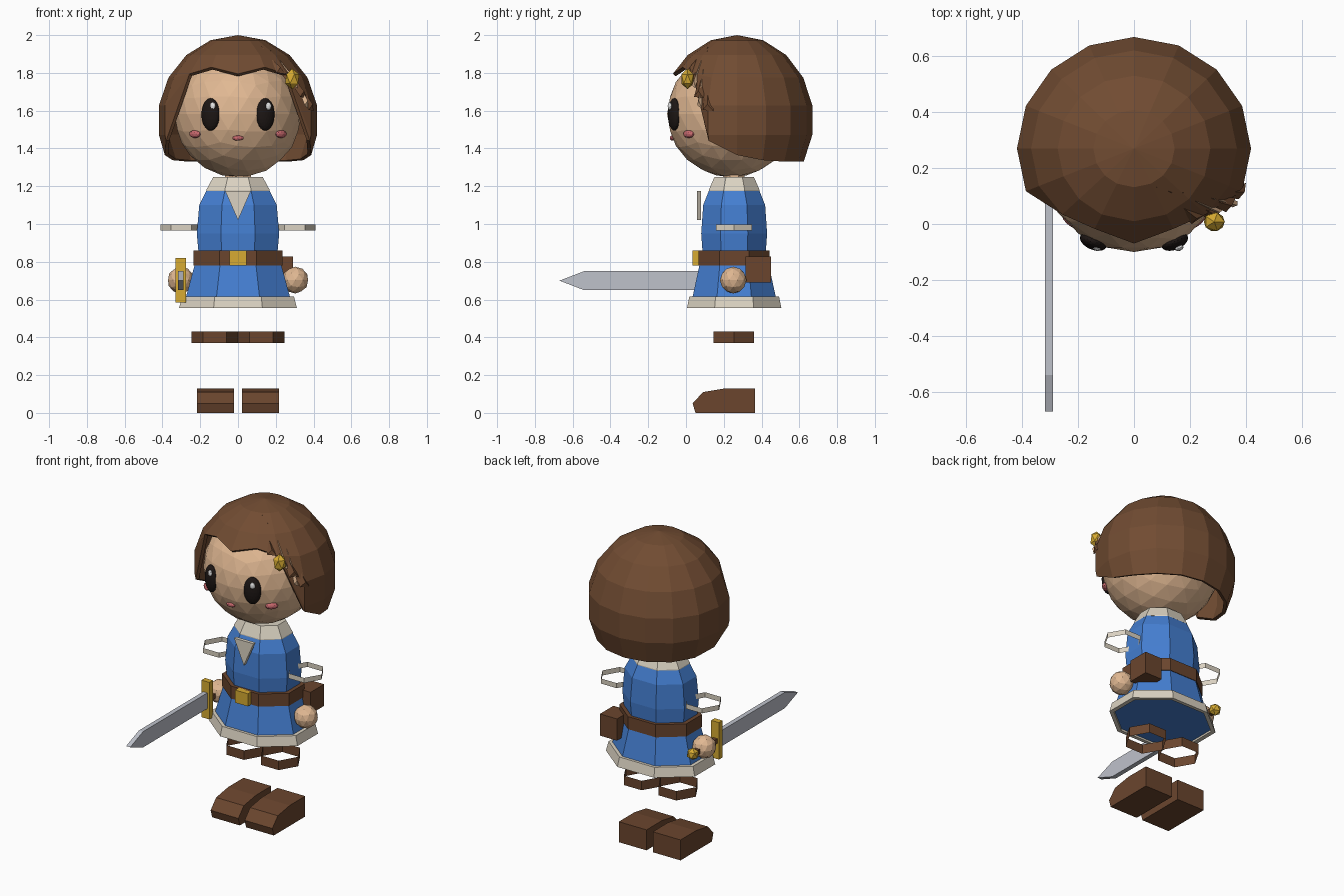
import bpy, bmesh
from math import sin, cos, acos, radians, pi
from mathutils import Matrix, Vector

default = bpy.data.objects.get("Cube")
if default:
    bpy.data.objects.remove(default, do_unlink=True)


def material(name, rgb):
    m = bpy.data.materials.new(name)
    m.use_nodes = True
    m.diffuse_color = (*rgb, 1)
    m.node_tree.nodes["Principled BSDF"].inputs["Base Color"].default_value = (*rgb, 1)
    return m


HAIR = material("hair_brown", (.165, .072, .032))
LEATHER = material("leather_brown", (.145, .06, .027))
SKIN = material("skin", (.75, .48, .29))
BLUE = material("tunic_blue", (.058, .21, .64))
CREAM = material("trim_cream", (.71, .65, .54))
GOLD = material("gold", (.68, .41, .032))
STEEL = material("steel", (.52, .54, .60))
BLACK = material("eye_black", (.012, .008, .007))
PINK = material("blush_pink", (.58, .14, .155))
WHITE = material("glint_white", (.8, .8, .8))


def finish(bm, name, mat, fix_normals=True):
    if fix_normals:
        bmesh.ops.recalc_face_normals(bm, faces=bm.faces)
    me = bpy.data.meshes.new(name)
    bm.to_mesh(me)
    bm.free()
    me.materials.append(mat)
    ob = bpy.data.objects.new(name, me)
    bpy.context.collection.objects.link(ob)
    return ob


def ball(name, mat, center, size, subdiv=2, turn=0):
    bm = bmesh.new()
    bmesh.ops.create_icosphere(bm, subdivisions=subdiv, radius=1)
    bm.transform(Matrix.Translation(center) @ Matrix.Rotation(turn, 4, 'Z')
                 @ Matrix.Diagonal((*size, 1)))
    return finish(bm, name, mat)


def box(name, mat, low, high):
    low, high = Vector(low), Vector(high)
    bm = bmesh.new()
    bmesh.ops.create_cube(bm, size=1)
    bm.transform(Matrix.Translation((low + high) / 2) @ Matrix.Diagonal((*(high - low), 1)))
    return finish(bm, name, mat)


def extrude(name, mat, outline, low, high, axis='X'):
    """Prism from an outline: (y, z) pairs along X, or (x, z) pairs along Y."""
    bm = bmesh.new()
    place = (lambda p, d: (d, *p)) if axis == 'X' else (lambda p, d: (p[0], d, p[1]))
    face = bm.faces.new([bm.verts.new(place(p, low)) for p in outline])
    grown = bmesh.ops.extrude_face_region(bm, geom=[face], use_keep_orig=True)
    step = Vector((high - low, 0, 0) if axis == 'X' else (0, high - low, 0))
    bmesh.ops.translate(bm, vec=step, verts=[v for v in grown["geom"] if isinstance(v, bmesh.types.BMVert)])
    return finish(bm, name, mat)


def lathe(name, mat, profile, center=(0, .255), sides=8, flat=.8, caps=True, loop=False):
    """Faceted tube through (radius, z) pairs; eight sides have a flat front."""
    bm = bmesh.new()
    offset = pi / sides if sides == 8 else 0
    grow = 1 / cos(offset)
    rings = [[bm.verts.new((center[0] + r * grow * cos(offset + 2 * pi * i / sides),
                            center[1] + r * grow * flat * sin(offset + 2 * pi * i / sides), z))
              for i in range(sides)] for r, z in profile]
    pairs = list(zip(rings, rings[1:] + rings[:1])) if loop else list(zip(rings, rings[1:]))
    for a, b in pairs:
        for i in range(sides):
            k = (i + 1) % sides
            bm.faces.new((a[i], a[k], b[k], b[i]))
    if caps and not loop:
        bm.faces.new(rings[0])
        bm.faces.new(rings[-1])
    return finish(bm, name, mat)


# Tunic, trim, collar and belt
lathe("tunic", BLUE, [(.29, .565), (.275, .615), (.225, .80), (.21, .86), (.218, .95),
                      (.205, 1.1), (.16, 1.19)])
lathe("hem_trim", CREAM, [(.285, .555), (.312, .555), (.297, .615), (.27, .615)], loop=True)
lathe("collar", CREAM, [(.168, 1.175), (.168, 1.18), (.13, 1.25)])
lathe("neck", SKIN, [(.07, 1.2), (.07, 1.3)])
lathe("belt", LEATHER, [(.235, .78), (.235, .86)])
extrude("neckline_patch", CREAM, [(-.068, 1.175), (.068, 1.175), (0, 1.02)], .058, .08, 'Y')
box("buckle", GOLD, (-.045, .035, .78), (.045, .075, .86))
box("pouch", LEATHER, (.17, .315, .69), (.29, .45, .828))

# Paired limbs: sleeve cuffs, hands, boot cuffs, shoes
shoe = [(.05, 0), (.365, 0), (.365, .13), (.21, .13), (.09, .11), (.035, .05)]
for side, s in (("left", 1), ("right", -1)):
    lathe(side + "_sleeve_cuff", CREAM, [(.11, .965), (.11, .997)], (s * .3, .253), 6, 1, False)
    lathe(side + "_boot_cuff", LEATHER, [(.124, .37), (.124, .43)], (s * .122, .253), 6, 1, False)
    ball(side + "_hand", SKIN, (s * .303, .25, .703), (.071,) * 3)
    extrude(side + "_shoe", LEATHER, shoe, s * .022, s * .217)

# Sword held in the right hand
extrude("sword_blade", STEEL, [(.13, .65), (.13, .75), (-.54, .75), (-.67, .70), (-.54, .65)],
        -.318, -.289)
box("sword_guard", GOLD, (-.33, .105, .585), (-.275, .14, .82))
box("sword_grip", LEATHER, (-.318, .13, .685), (-.288, .36, .715))
ball("sword_pommel", GOLD, (-.303, .365, .70), (.038,) * 3, 1)

# Head and face
ball("head", SKIN, (0, .24, 1.583), (.336, .34, .336), 3)
ball("mouth", PINK, (0, -.072, 1.455), (.03, .014, .014))
for side, s in (("left", 1), ("right", -1)):
    ball(side + "_eye", BLACK, (s * .145, -.062, 1.58), (.051, .03, .086), 3, s * .4)
    ball(side + "_eye_glint", WHITE, (s * .148 + .014, -.086, 1.624), (.016, .01, .021), 2, s * .4)
    ball(side + "_cheek", PINK, (s * .228, .014, 1.476), (.038, .018, .021), 2, s * .75)

# Hair: ellipsoid shell clipped to a hem height that varies around the head
HAIR_MID, HAIR_R = Vector((0, .27, 1.55)), Vector((.425, .405, .45))


def hair_point(azimuth, polar, swell=1.0):
    a, p = radians(azimuth), radians(polar)
    return HAIR_MID + swell * Vector((HAIR_R.x * sin(p) * sin(a),
                                      -HAIR_R.y * sin(p) * cos(a), HAIR_R.z * cos(p)))


half = [(0, 1.795), (25, 1.83), (46, 1.795), (67.5, 1.44), (90, 1.365),
        (112.5, 1.338), (135, 1.33), (157.5, 1.33), (180, 1.33)]
hem = half + [(360 - a, z) for a, z in half[-2:0:-1]]
bm = bmesh.new()
crown = bm.verts.new(hair_point(0, 0))
columns = []
for azimuth, z in hem:
    limit = 180 / pi * acos((z - HAIR_MID.z) / HAIR_R.z)
    column = [crown]
    for step in range(1, 7):
        full = step * 20 > limit - 3
        if column[-1] is not None and len(column) > 1 and column[-1].tag:
            column.append(column[-1])
            continue
        v = bm.verts.new(hair_point(azimuth, limit if full or step == 6 else step * 20))
        v.tag = full
        column.append(v)
    columns.append(column)
for a, b in zip(columns, columns[1:] + columns[:1]):
    for j in range(6):
        corners = list(dict.fromkeys((a[j], a[j + 1], b[j + 1], b[j])))
        if len(corners) > 2:
            bm.faces.new(corners)
hair = finish(bm, "hair", HAIR, False)
shell = hair.modifiers.new("thickness", 'SOLIDIFY')
shell.thickness = .02
shell.offset = -1


def lock(name, mat, top, left, right, ridge):
    """Pointed strand lying on the hair, from (azimuth, polar) corners."""
    bm = bmesh.new()
    t, l, r = (bm.verts.new(hair_point(*p, .995)) for p in (top, left, right))
    middle = ((left[0] + right[0]) / 2, (left[1] + right[1]) / 2 - 4)
    m = bm.verts.new(hair_point(*middle, ridge))
    for f in ((t, l, m), (t, m, r), (l, r, m), (t, r, l)):
        bm.faces.new(f)
    return finish(bm, name, mat)


# Swept strands and the skin gaps between them on the left side
for i in range(4):
    az = 34 + i * 9
    lock(f"swept_lock_{i + 1}", HAIR, (az - 6, 22 + i * 6), (az + 2, 56 + i * 9),
         (az + 11, 57 + i * 9), 1.025)
for i in range(2):
    az = 50 + i * 8
    lock(f"parting_gap_{i + 1}", SKIN, (az - 2, 44 + i * 8), (az, 66 + i * 14),
         (az + 4, 68 + i * 14), 1.03)

# Hair clip
ball("hair_clip", GOLD, (.287, .008, 1.768), (.042, .038, .055), 1)
